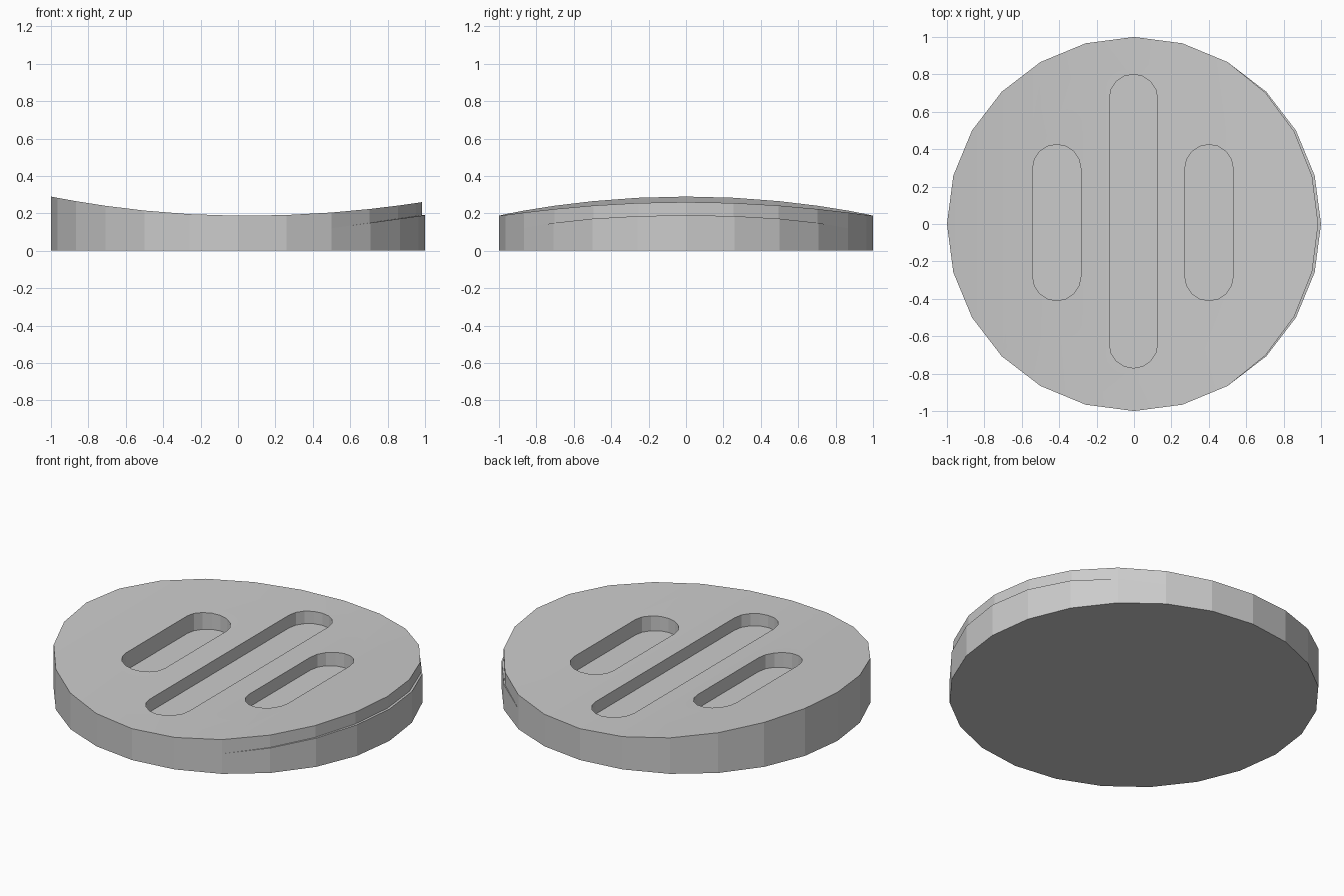
import bpy
import bmesh
from math import cos, sin, pi

cube = bpy.data.objects.get("Cube")
if cube:
    bpy.data.objects.remove(cube, do_unlink=True)

grey = bpy.data.materials.new("plain_grey")
grey.use_nodes = True
grey.diffuse_color = (0.6, 0.6, 0.6, 1)
grey.node_tree.nodes["Principled BSDF"].inputs["Base Color"].default_value = (0.6, 0.6, 0.6, 1)

SIDES = 24
SLOT_FLOOR = 0.115


def make_object(name, bm):
    bmesh.ops.recalc_face_normals(bm, faces=bm.faces)
    mesh = bpy.data.meshes.new(name)
    bm.to_mesh(mesh)
    bm.free()
    mesh.materials.append(grey)
    obj = bpy.data.objects.new(name, mesh)
    bpy.context.collection.objects.link(obj)
    return obj


def dish_height(x):
    """Height of the dished top, a trough running front to back."""
    return 0.187 + (0.095 if x < 0.04 else 0.082) * (x - 0.04) ** 2


def build_disc():
    bm = bmesh.new()
    rings = [[], [], [], []]
    for i in range(SIDES):
        a = 2 * pi * i / SIDES
        x, y = cos(a), sin(a)
        # A thin ledge fades in along the left rim
        fade = max(0, 2 * x - 1)
        inset = 1 - 0.015 * fade
        ledge = 0.12 + 0.07 * fade
        xi, yi = x * inset, y * inset
        points = [(x, y, 0), (x, y, ledge), (xi, yi, ledge), (xi, yi, dish_height(xi))]
        for ring, p in zip(rings, points):
            ring.append(bm.verts.new(p))
    # Side walls
    for low, high in zip(rings, rings[1:]):
        for i in range(SIDES):
            j = (i + 1) % SIDES
            bm.faces.new((low[i], low[j], high[j], high[i]))
    bm.faces.new(rings[0][::-1])
    # Dished top, in strips from front rim to back rim
    top = rings[-1]
    for i in range(SIDES // 2):
        strip = [top[i], top[i + 1], top[-i - 1], top[-i]]
        face = bm.faces.new(list(dict.fromkeys(strip)))
        face.smooth = True
    bmesh.ops.remove_doubles(bm, verts=bm.verts, dist=0.0001)
    return make_object("dished_disc", bm)


def build_slot_cutter(x, y_front, y_back, radius=0.129, steps=8):
    bm = bmesh.new()
    outline = []
    for start, y in ((0, y_back - radius), (pi, y_front + radius)):
        for k in range(steps + 1):
            a = start + pi * k / steps
            outline.append(bm.verts.new((x + radius * cos(a), y + radius * sin(a), SLOT_FLOOR)))
    floor = bm.faces.new(outline)
    raised = bmesh.ops.extrude_face_region(bm, geom=[floor])["geom"]
    bmesh.ops.translate(bm, vec=(0, 0, 0.4),
                        verts=[v for v in raised if isinstance(v, bmesh.types.BMVert)])
    cutter = make_object("slot_cutter", bm)
    cutter.hide_render = True
    return cutter


disc = build_disc()

# Three round-ended slots sunk into the top
for x, y_front, y_back in ((-0.413, -0.41, 0.425), (-0.003, -0.77, 0.8), (0.401, -0.41, 0.425)):
    cutter = build_slot_cutter(x, y_front, y_back)
    cut = disc.modifiers.new("slot", 'BOOLEAN')
    cut.operation = 'DIFFERENCE'
    cut.solver = 'EXACT'
    cut.object = cutter
    bpy.context.view_layer.objects.active = disc
    bpy.ops.object.modifier_apply(modifier=cut.name)
    bpy.data.objects.remove(cutter, do_unlink=True)

# Keep the wall facets flat and the dished top smooth
for poly in disc.data.polygons:
    poly.use_smooth = poly.normal.z > 0.9
for edge in disc.data.edges:
    edge.use_edge_sharp = False
bm = bmesh.new()
bm.from_mesh(disc.data)
for edge in bm.edges:
    edge.smooth = edge.calc_face_angle(pi) < 0.25
bm.to_mesh(disc.data)
bm.free()
